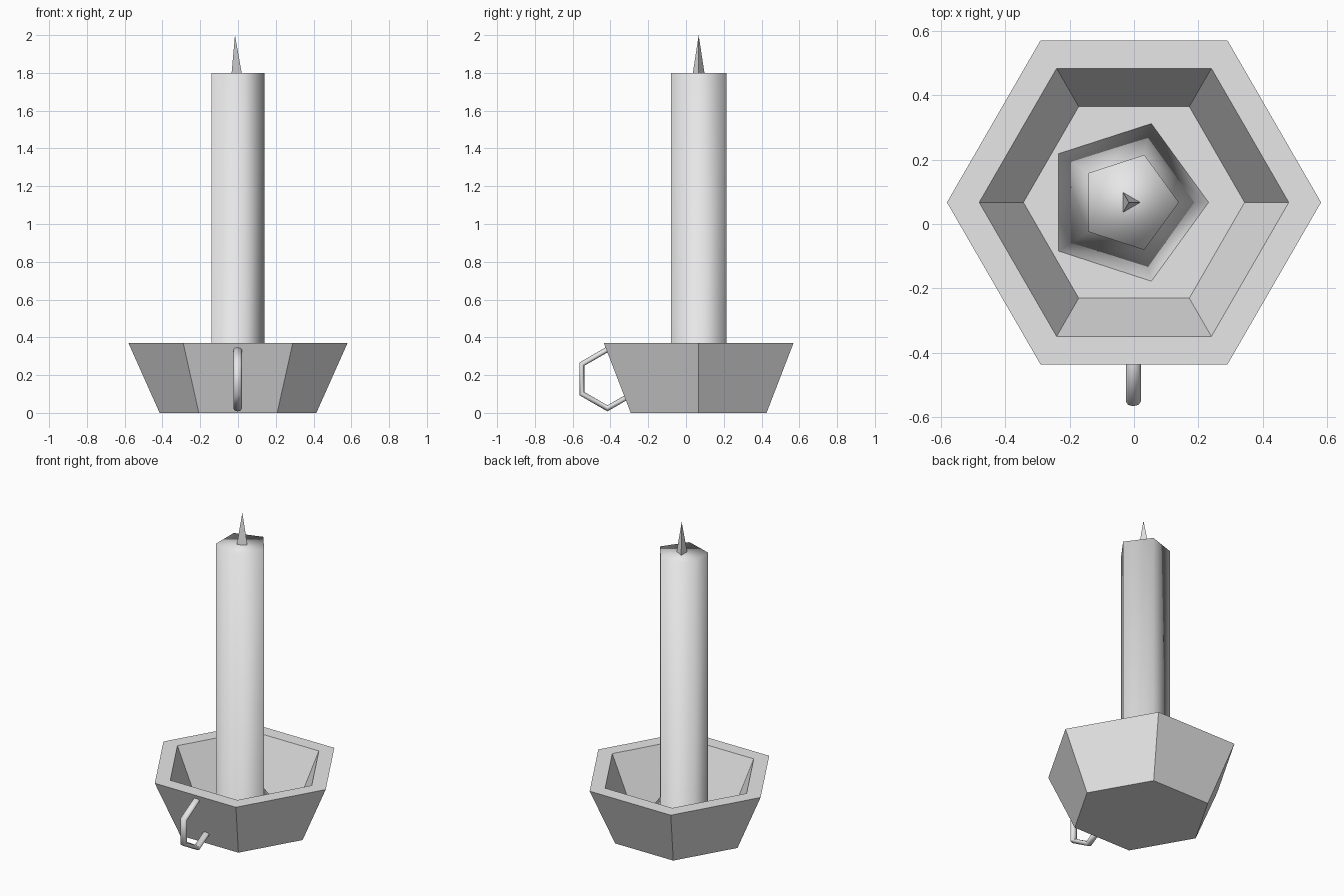
import bpy, bmesh
from math import cos, sin, pi, radians

cube = bpy.data.objects.get("Cube")
if cube:
    bpy.data.objects.remove(cube, do_unlink=True)

CENTRE_Y = 0.067

grey = bpy.data.materials.new("plain_grey")
grey.use_nodes = True
grey.diffuse_color = (0.8, 0.8, 0.8, 1)
grey.node_tree.nodes["Principled BSDF"].inputs["Base Color"].default_value = (0.8, 0.8, 0.8, 1)


def ring(bm, sides, radius, x, z):
    """Regular polygon of vertices with one corner on +x."""
    return [bm.verts.new((x + radius * cos(2 * pi * i / sides),
                          CENTRE_Y + radius * sin(2 * pi * i / sides), z))
            for i in range(sides)]


def bridge(bm, rings):
    for a, b in zip(rings, rings[1:]):
        n = len(a)
        for i in range(n):
            j = (i + 1) % n
            bm.faces.new((a[i], a[j], b[j], b[i]))


def finish(bm, name, smooth=False):
    bmesh.ops.recalc_face_normals(bm, faces=bm.faces)
    for f in bm.faces:
        f.smooth = smooth
    mesh = bpy.data.meshes.new(name)
    bm.to_mesh(mesh)
    bm.free()
    mesh.materials.append(grey)
    obj = bpy.data.objects.new(name, mesh)
    bpy.context.collection.objects.link(obj)
    return obj


def lathe(name, sides, profile, smooth=False):
    """Stack of (radius, x, z) polygons, capped at both ends."""
    bm = bmesh.new()
    rings = [ring(bm, sides, *p) for p in profile]
    bridge(bm, rings)
    bm.faces.new(rings[0])
    bm.faces.new(rings[-1])
    return finish(bm, name, smooth)


# Hexagonal dish with a thick rim and a hollow inside
lathe("dish", 6, [(0.415, 0, 0), (0.58, 0, 0.37), (0.48, 0, 0.37), (0.343, 0, 0.055)])

# Five-sided candle, flared into melted wax at the foot
lathe("candle", 5, [(0.261, -0.026, 0.05), (0.155, -0.016, 0.18), (0.155, -0.016, 1.8)], True)

# Three-sided wick spike
bm = bmesh.new()
base = ring(bm, 3, 0.036, -0.016, 1.797)
tip = bm.verts.new((-0.016, CENTRE_Y, 2.0))
for i in range(3):
    bm.faces.new((base[i], base[(i + 1) % 3], tip))
bm.faces.new(base)
finish(bm, "wick")

# Hexagonal loop handle, both ends buried in the dish wall
bm = bmesh.new()
HY, HZ, R, SIDES = -0.416, 0.18, 0.156, 8
corners = [(R * cos(radians(a)), R * sin(radians(a))) for a in range(90, 331, 60)]
corners.insert(0, (0.03, R - 0.017))
sections = []
for cy, cz in corners:
    section = []
    for k in range(SIDES):
        t = 2 * pi * k / SIDES
        s = 1 + 0.016 * sin(t) / R
        section.append(bm.verts.new((-0.002 + 0.023 * cos(t), HY + cy * s, HZ + cz * s)))
    sections.append(section)
bridge(bm, sections)
bm.faces.new(sections[0])
bm.faces.new(sections[-1])
finish(bm, "handle", True)
